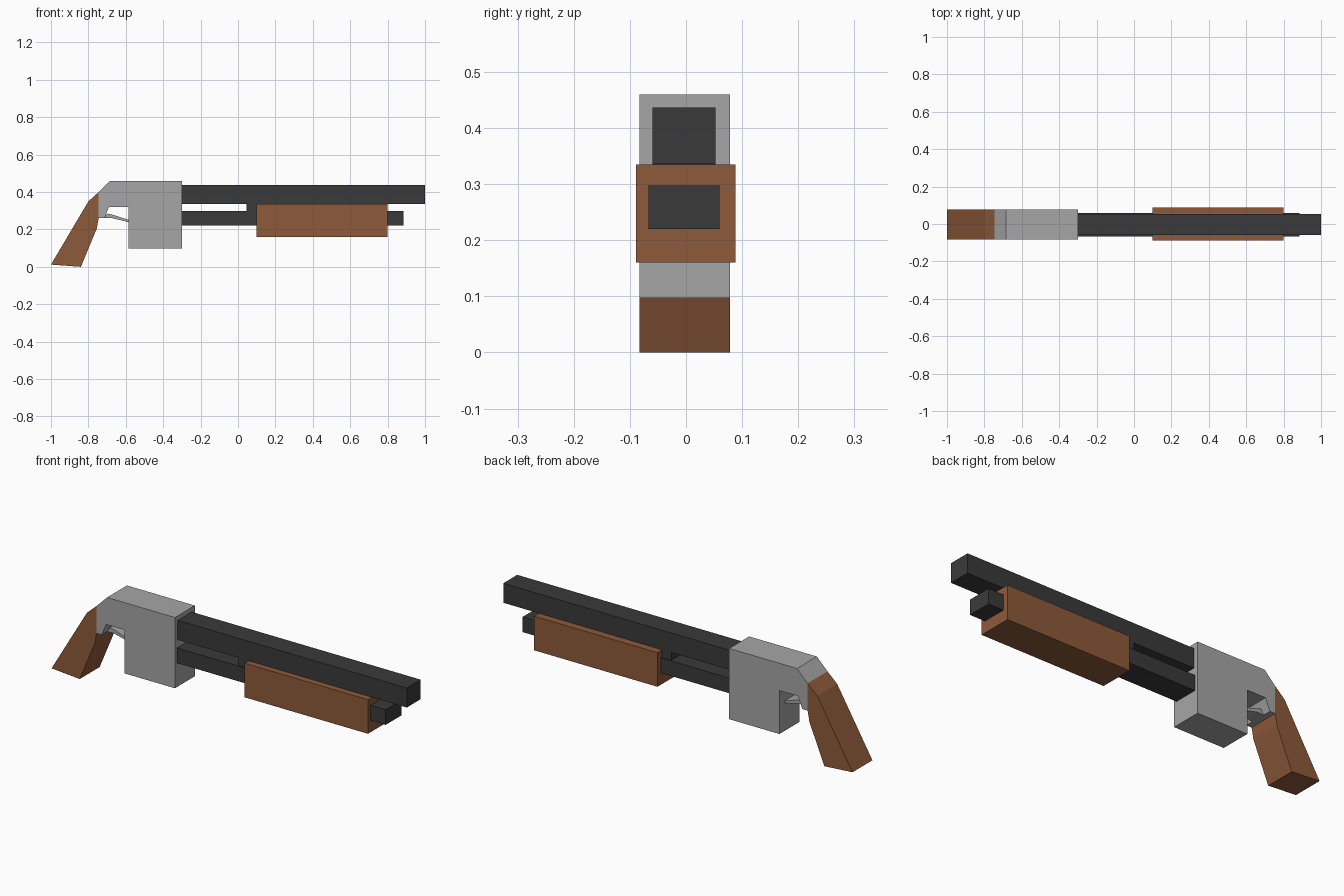
import bpy
import bmesh

cube = bpy.data.objects.get("Cube")
if cube:
    bpy.data.objects.remove(cube, do_unlink=True)


def make_material(name, rgb):
    mat = bpy.data.materials.new(name)
    mat.use_nodes = True
    mat.diffuse_color = (*rgb, 1)
    mat.node_tree.nodes["Principled BSDF"].inputs["Base Color"].default_value = (*rgb, 1)
    return mat


def side_profile(name, outline, y_range, mat):
    """Extrude an outline in the XZ plane across the given width."""
    front, back = y_range
    bm = bmesh.new()
    face = bm.faces.new([bm.verts.new((x, front, z)) for x, z in outline])
    grown = bmesh.ops.extrude_face_region(bm, geom=[face])["geom"]
    moved = [g for g in grown if isinstance(g, bmesh.types.BMVert)]
    bmesh.ops.translate(bm, verts=moved, vec=(0, back - front, 0))
    bmesh.ops.recalc_face_normals(bm, faces=bm.faces)
    mesh = bpy.data.meshes.new(name)
    bm.to_mesh(mesh)
    bm.free()
    mesh.materials.append(mat)
    obj = bpy.data.objects.new(name, mesh)
    bpy.context.collection.objects.link(obj)
    return obj


def box(name, x_range, y_range, z_range, mat):
    (x0, x1), (z0, z1) = x_range, z_range
    return side_profile(name, [(x0, z0), (x1, z0), (x1, z1), (x0, z1)], y_range, mat)


wood = make_material("brown wood", (0.27, 0.102, 0.042))
steel = make_material("grey steel", (0.38, 0.38, 0.38))
dark = make_material("dark metal", (0.042, 0.042, 0.042))

body_width = (-0.083, 0.078)
barrel_width = (-0.06, 0.053)

# Receiver with a notch behind its lower block
side_profile("receiver", [
    (-0.3, 0.097), (-0.3, 0.46), (-0.685, 0.46), (-0.745, 0.4), (-0.745, 0.26),
    (-0.715, 0.26), (-0.69, 0.32), (-0.585, 0.32), (-0.585, 0.097)], body_width, steel)

# Angled wooden grip
side_profile("grip", [
    (-0.745, 0.4), (-0.8, 0.35), (-1, 0.012), (-0.84, 0),
    (-0.755, 0.205), (-0.745, 0.26)], body_width, wood)

# Thin bar spanning the notch
side_profile("trigger_bar", [
    (-0.715, 0.26), (-0.7, 0.285), (-0.675, 0.28),
    (-0.58, 0.25), (-0.58, 0.238), (-0.68, 0.262)], (-0.04, 0.035), steel)

# Barrel, lower tube and the block joining them
box("barrel", (-0.305, 1), barrel_width, (0.337, 0.437), dark)
box("lower_tube", (-0.305, 0.885), (-0.067, 0.06), (0.22, 0.298), dark)
box("barrel_bracket", (0.045, 0.11), barrel_width, (0.295, 0.34), dark)

# Sliding wooden fore-end
box("fore_end", (0.1, 0.8), (-0.089, 0.088), (0.16, 0.335), wood)
